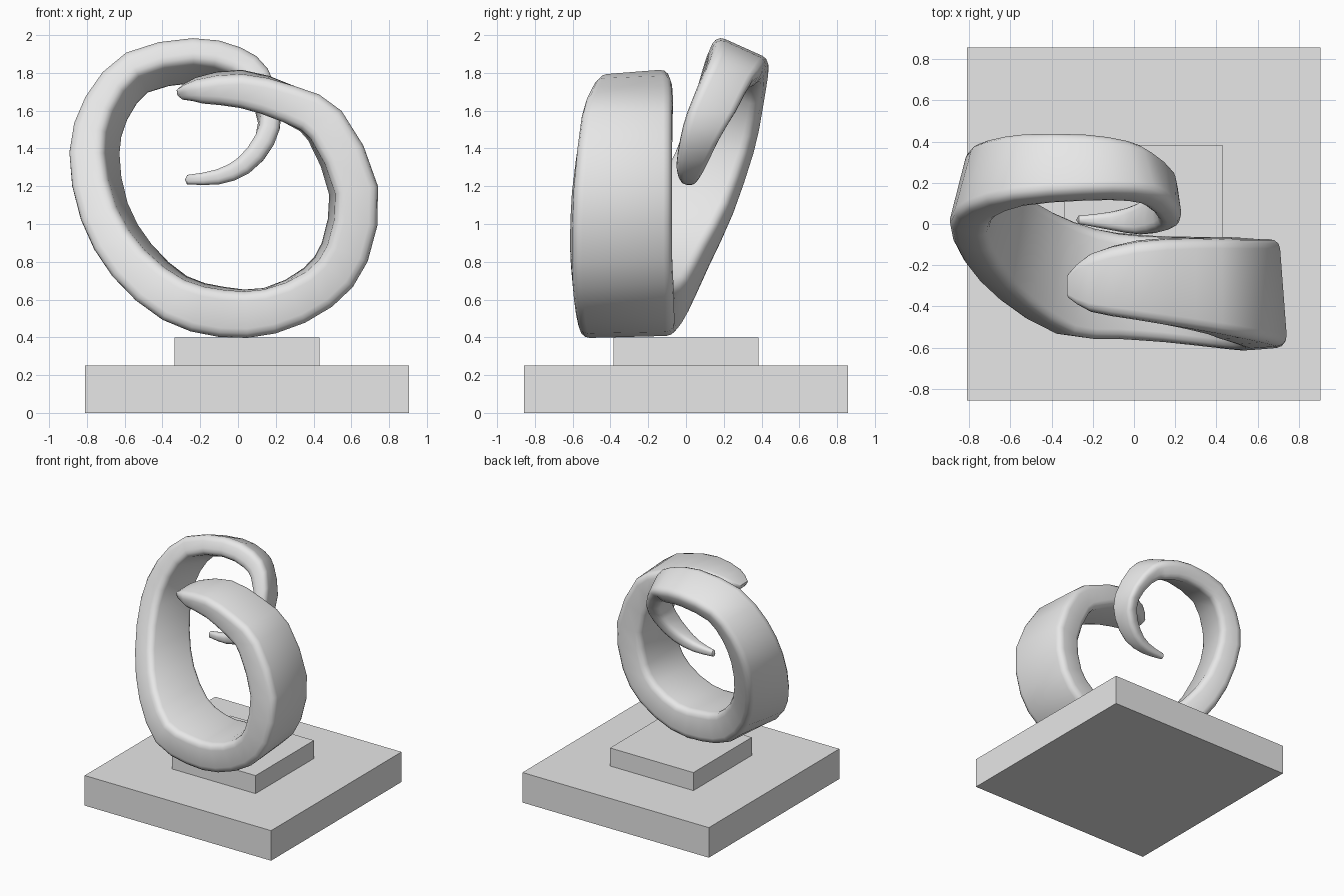
import bpy, bmesh, math
from mathutils import Vector

default = bpy.data.objects.get("Cube")
if default:
    bpy.data.objects.remove(default, do_unlink=True)

stone = bpy.data.materials.new("pale_grey_stone")
stone.use_nodes = True
stone.diffuse_color = (0.8, 0.8, 0.8, 1)
stone.node_tree.nodes["Principled BSDF"].inputs["Base Color"].default_value = stone.diffuse_color


def finish(name, bm):
    """Turn a bmesh into a named object with the stone material."""
    bmesh.ops.recalc_face_normals(bm, faces=bm.faces)
    mesh = bpy.data.meshes.new(name)
    bm.to_mesh(mesh)
    bm.free()
    mesh.materials.append(stone)
    obj = bpy.data.objects.new(name, mesh)
    bpy.context.collection.objects.link(obj)
    return obj


def block(name, x, z_low, z_high, width):
    """Square slab with a given x centre and height range."""
    bm = bmesh.new()
    bmesh.ops.create_cube(bm, size=1)
    for v in bm.verts:
        v.co = (x + v.co.x * width[0], v.co.y * width[1],
                z_low + (v.co.z + 0.5) * (z_high - z_low))
    return finish(name, bm)


# Stepped pedestal
block("base_slab", 0.047, 0, 0.25, (1.715, 1.715))
block("upper_plinth", 0.047, 0.25, 0.4, (0.767, 0.767))

# Ribbon stations: outer edge x and z, thickness, front y, back y, back lean
stations = [
    (-.325, 1.71, .06, -.36, -.24, 0),
    (-.22, 1.76, .13, -.43, -.15, -.02),
    (.02, 1.79, .18, -.47, -.09, -.03),
    (.3, 1.73, .2, -.51, -.07, 0),
    (.55, 1.6, .22, -.55, -.07, .02),
    (.745, 1.2, .23, -.59, -.07, .04),
    (.69, .8, .23, -.6, -.07, .04),
    (.5, .56, .23, -.59, -.06, .03),
    (.2, .42, .24, -.57, -.06, .01),
    (-.1, .4, .25, -.55, -.04, .02),
    (-.4, .49, .24, -.53, .02, .03),
    (-.67, .72, .22, -.37, .13, .06),
    (-.84, 1.02, .2, -.19, .26, .08),
    (-.905, 1.38, .19, -.02, .37, .1),
    (-.82, 1.68, .17, .07, .42, .11),
    (-.6, 1.92, .15, .13, .45, .12),
    (-.24, 2, .14, .16, .45, .13),
    (.02, 1.95, .14, .16, .42, .12),
    (.17, 1.83, .13, .12, .37, .1),
    (.235, 1.6, .11, .02, .27, .04),
    (.19, 1.42, .11, -.03, .17, 0),
    (.06, 1.27, .1, -.05, .1, 0),
    (-.1, 1.21, .08, -.03, .06, 0),
    (-.27, 1.21, .05, 0, .04, 0),
]


def spline(points, steps):
    """Catmull-Rom samples through every station, all columns at once."""
    pts = [Vector(p) for p in points]
    pts = [pts[0] * 2 - pts[1]] + pts + [pts[-1] * 2 - pts[-2]]
    samples = []
    for a, b, c, d in zip(pts, pts[1:], pts[2:], pts[3:]):
        for k in range(steps):
            t = k / steps
            samples.append(b + (c - a) * (t / 2)
                           + (a * 2 - b * 5 + c * 4 - d) * (t * t / 2)
                           + (b * 3 - a - c * 3 + d) * (t ** 3 / 2))
    return samples + [pts[-2]]


def section(sample, tangent):
    """Rounded slanted rectangle, thickened towards the inside of the curl."""
    x, z, thick, front, back, lean = sample
    inward = Vector((tangent.y, 0, -tangent.x)).normalized()
    start = Vector((x, front, z))
    across = Vector((0, back - front, 0)) + inward * lean
    slant = lean / (back - front)
    depth = (inward - Vector((0, slant, 0))) * thick
    radius = min(0.05, thick * 0.36)
    ru, rv = min(0.45, radius / across.length), radius / depth.length
    ring = []
    corners = ((1 - ru, 1 - rv), (ru, 1 - rv), (ru, rv), (1 - ru, rv))
    for quarter, (u, v) in enumerate(corners):
        for k in range(4):
            angle = math.pi / 2 * (quarter + k / 3)
            ring.append(start + across * (u + ru * math.cos(angle))
                        + depth * (v + rv * math.sin(angle)))
    return ring


# Curled ribbon swept through the stations, with softly closed tips
samples = spline(stations, 2)
rings = []
for i, s in enumerate(samples):
    before, after = samples[max(i - 1, 0)], samples[min(i + 1, len(samples) - 1)]
    rings.append(section(s, Vector((after[0] - before[0], after[1] - before[1]))))

bm = bmesh.new()
loops = [[bm.verts.new(p) for p in ring] for ring in rings]
for first, second in zip(loops, loops[1:]):
    for j in range(len(first)):
        n = (j + 1) % len(first)
        bm.faces.new((first[j], first[n], second[n], second[j]))
for end, inner in ((loops[0], loops[1]), (loops[-1], loops[-2])):
    middle = sum((v.co for v in end), Vector()) / len(end)
    previous = sum((v.co for v in inner), Vector()) / len(inner)
    tip = bm.verts.new(middle + (middle - previous).normalized() * 0.012)
    for j in range(len(end)):
        bm.faces.new((end[j], end[(j + 1) % len(end)], tip))

ribbon = finish("curled_ribbon", bm)
bpy.ops.object.select_all(action='DESELECT')
ribbon.select_set(True)
bpy.context.view_layer.objects.active = ribbon
bpy.ops.object.shade_smooth_by_angle(angle=math.radians(50))
